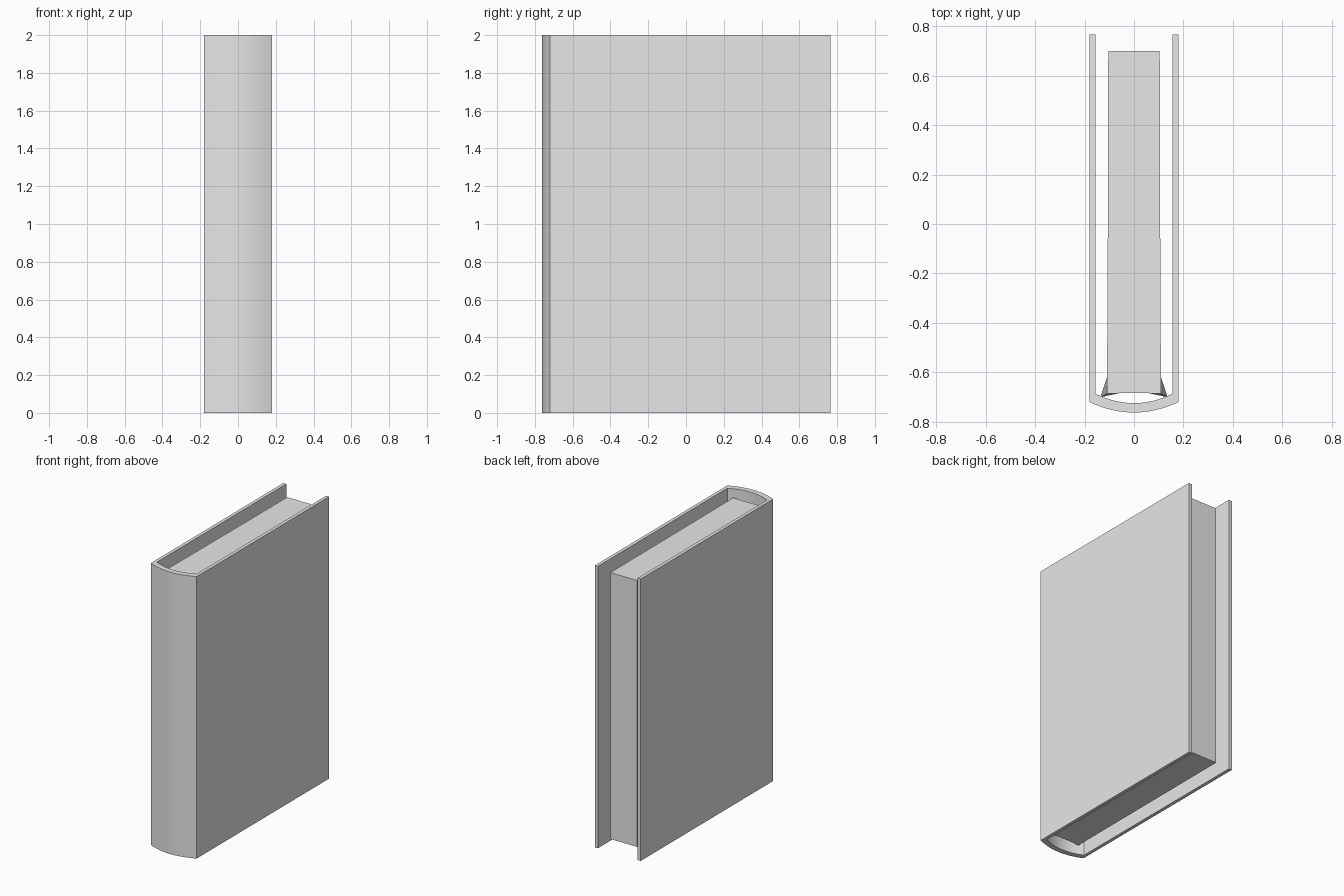
import bpy
import bmesh
import math

default = bpy.data.objects.get("Cube")
if default:
    bpy.data.objects.remove(default, do_unlink=True)

HEIGHT = 2.0
BACK = 0.765

grey = bpy.data.materials.new("plain_grey")
grey.use_nodes = True
colour = (0.8, 0.8, 0.8, 1)
grey.diffuse_color = colour
grey.node_tree.nodes["Principled BSDF"].inputs["Base Color"].default_value = colour


def loft(name, rings):
    """Skin a stack of matching closed outlines and cap both ends."""
    bm = bmesh.new()
    loops = [[bm.verts.new(p) for p in ring] for ring in rings]
    for low, high in zip(loops, loops[1:]):
        for i in range(len(low)):
            j = (i + 1) % len(low)
            bm.faces.new((low[i], low[j], high[j], high[i]))
    bm.faces.new(loops[0][::-1])
    bm.faces.new(loops[-1])
    bmesh.ops.recalc_face_normals(bm, faces=bm.faces)
    mesh = bpy.data.meshes.new(name)
    bm.to_mesh(mesh)
    bm.free()
    mesh.materials.append(grey)
    obj = bpy.data.objects.new(name, mesh)
    bpy.context.collection.objects.link(obj)
    bpy.ops.object.select_all(action="DESELECT")
    obj.select_set(True)
    bpy.context.view_layer.objects.active = obj
    bpy.ops.object.shade_smooth_by_angle(angle=math.radians(30))
    return obj


def bowed(half, edge_y, bow, steps):
    """Shallow arc from -half to half, bulging towards the front."""
    ts = [2 * i / steps - 1 for i in range(steps + 1)]
    return [(half * t, edge_y - bow * (1 - t * t)) for t in ts]


# Cover: two boards joined by a rounded spine, as one U-shaped outline
outer = bowed(0.18, -0.72, 0.042, 12)
inner = bowed(0.156, -0.686, 0.038, 12)
outline = ([(-0.18, BACK)] + outer + [(0.18, BACK), (0.156, BACK)]
           + inner[::-1] + [(-0.156, BACK)])
loft("cover", [[(x, y, z) for x, y in outline] for z in (0, HEIGHT)])


# Page block: hollow at the spine, flaring into it at mid height
def page_outline(flare, z):
    side = [(0.104, 0.70), (0.105, 0.24), (0.107, -0.30), (0.109, -0.62),
            (0.110 + 0.026 * flare, -0.686 - 0.014 * flare)]
    front = [(0.06, -0.684), (0, -0.682), (-0.06, -0.684)]
    left = [(-x, y) for x, y in reversed(side)]
    return [(x, y, z) for x, y in side + front + left]


loft("page_block", [page_outline(f, z)
                    for f, z in ((0, 0.055), (1, HEIGHT / 2), (0, 1.945))])
